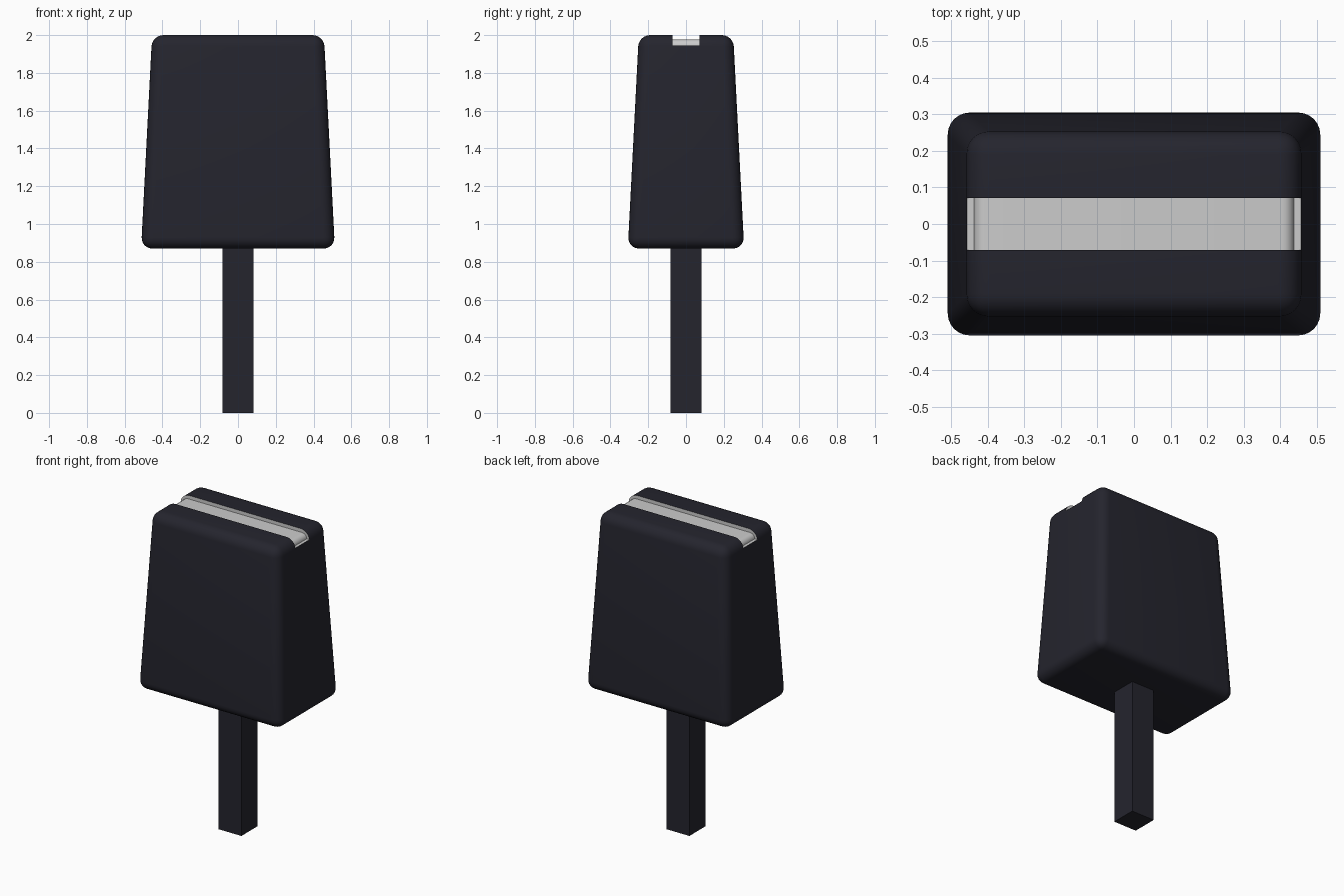
import bpy, bmesh, math

if "Cube" in bpy.data.objects:
    bpy.data.objects.remove(bpy.data.objects["Cube"])

def material(name, rgb):
    m = bpy.data.materials.new(name)
    m.diffuse_color = (*rgb, 1)
    m.use_nodes = True
    m.node_tree.nodes["Principled BSDF"].inputs["Base Color"].default_value = m.diffuse_color
    return m

dark = material("dark charcoal", (0.018, 0.018, 0.027))
silver = material("light grey", (0.60, 0.60, 0.60))

def make(name, bm, mats):
    bmesh.ops.recalc_face_normals(bm, faces=bm.faces)
    me = bpy.data.meshes.new(name)
    bm.to_mesh(me)
    bm.free()
    for m in mats:
        me.materials.append(m)
    ob = bpy.data.objects.new(name, me)
    bpy.context.collection.objects.link(ob)
    return ob

def frustum(bottom, top, z0, z1):
    """Box whose half sizes change from bottom to top."""
    bm = bmesh.new()
    bmesh.ops.create_cube(bm, size=2)
    for v in bm.verts:
        hx, hy = top if v.co.z > 0 else bottom
        v.co = (v.co.x * hx, v.co.y * hy, z1 if v.co.z > 0 else z0)
    return bm

# Square handle
make("handle", frustum((0.081, 0.081), (0.081, 0.081), 0, 0.88), [dark])

# Tapered body with rounded edges
bm = frustum((0.513, 0.308), (0.455, 0.25), 0.87, 2.0)
bmesh.ops.bevel(bm, geom=bm.edges[:], offset=0.06, offset_type='OFFSET',
                segments=6, profile=0.5, affect='EDGES')
body = make("body", bm, [dark, silver])

# Groove cutter: its underside is a strip with rounded ends and small ledges
r, floor, ledge, end = 0.032, 1.977, 1.945, 0.438
right = [(0.7, 2.2), (0.7, ledge)]
right += [(end - r + r * math.cos(a), floor - r + r * math.sin(a))
          for a in (i * math.pi / 12 for i in range(7))]
profile = right + [(-x, z) for x, z in reversed(right)]
bm = bmesh.new()
face = bm.faces.new([bm.verts.new((x, -0.071, z)) for x, z in profile])
out = bmesh.ops.extrude_face_region(bm, geom=[face])
for v in out["geom"]:
    if isinstance(v, bmesh.types.BMVert):
        v.co.y = 0.071
for f in bm.faces:
    f.material_index = 1
cutter = make("groove_cutter", bm, [dark, silver])
cutter.hide_render = True

# Cut the groove; the cut faces keep the light colour
mod = body.modifiers.new("groove", 'BOOLEAN')
mod.operation = 'DIFFERENCE'
mod.solver = 'EXACT'
mod.object = cutter
bpy.context.view_layer.objects.active = body
body.select_set(True)
bpy.ops.object.modifier_apply(modifier=mod.name)
bpy.data.objects.remove(cutter)
bpy.ops.object.shade_smooth_by_angle(angle=math.radians(35))
